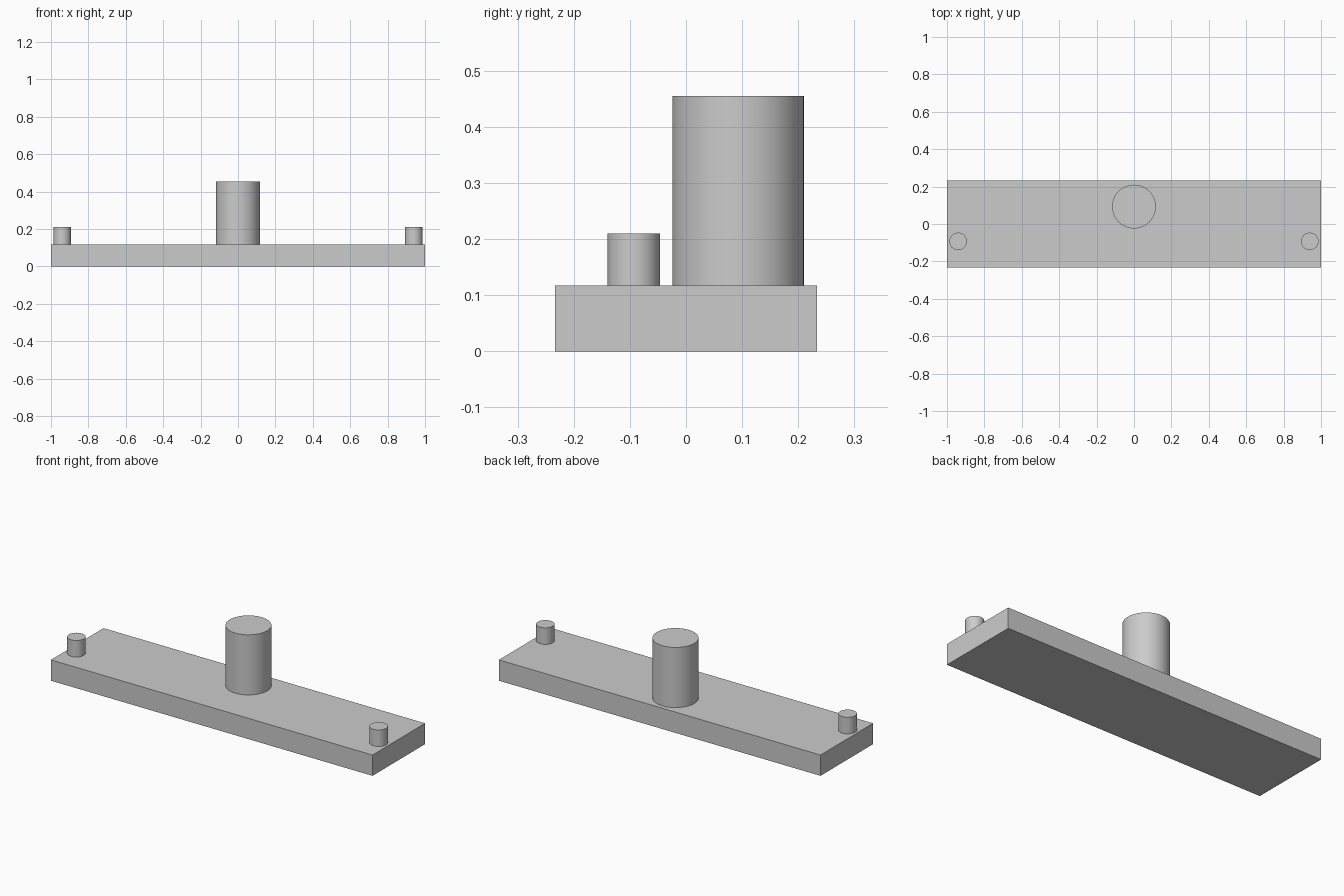
import bpy
import math

cube = bpy.data.objects.get("Cube")
if cube:
    bpy.data.objects.remove(cube, do_unlink=True)

grey = bpy.data.materials.new("plain_grey")
grey.use_nodes = True
colour = (0.6, 0.6, 0.6, 1)
grey.diffuse_color = colour
grey.node_tree.nodes["Principled BSDF"].inputs["Base Color"].default_value = colour

BASE_TOP = 0.117


def peg(name, x, y, radius, top):
    """Upright round peg standing on the base plate."""
    height = top - BASE_TOP
    bpy.ops.mesh.primitive_cylinder_add(
        vertices=64, radius=radius, depth=height,
        location=(x, y, BASE_TOP + height / 2))
    obj = bpy.context.object
    obj.name = name
    obj.data.materials.append(grey)
    bpy.ops.object.shade_smooth_by_angle(angle=math.radians(30))


# Base plate
bpy.ops.mesh.primitive_cube_add(size=1, location=(0, 0, BASE_TOP / 2))
base = bpy.context.object
base.name = "base_plate"
base.scale = (2, 0.467, BASE_TOP)
bpy.ops.object.transform_apply(location=False, rotation=False, scale=True)
base.data.materials.append(grey)

# Large central post and the two small end pegs
peg("central_post", 0, 0.093, 0.117, 0.455)
for side, name in ((1, "left_peg"), (-1, "right_peg")):
    peg(name, side * 0.94, -0.093, 0.0467, 0.21)
